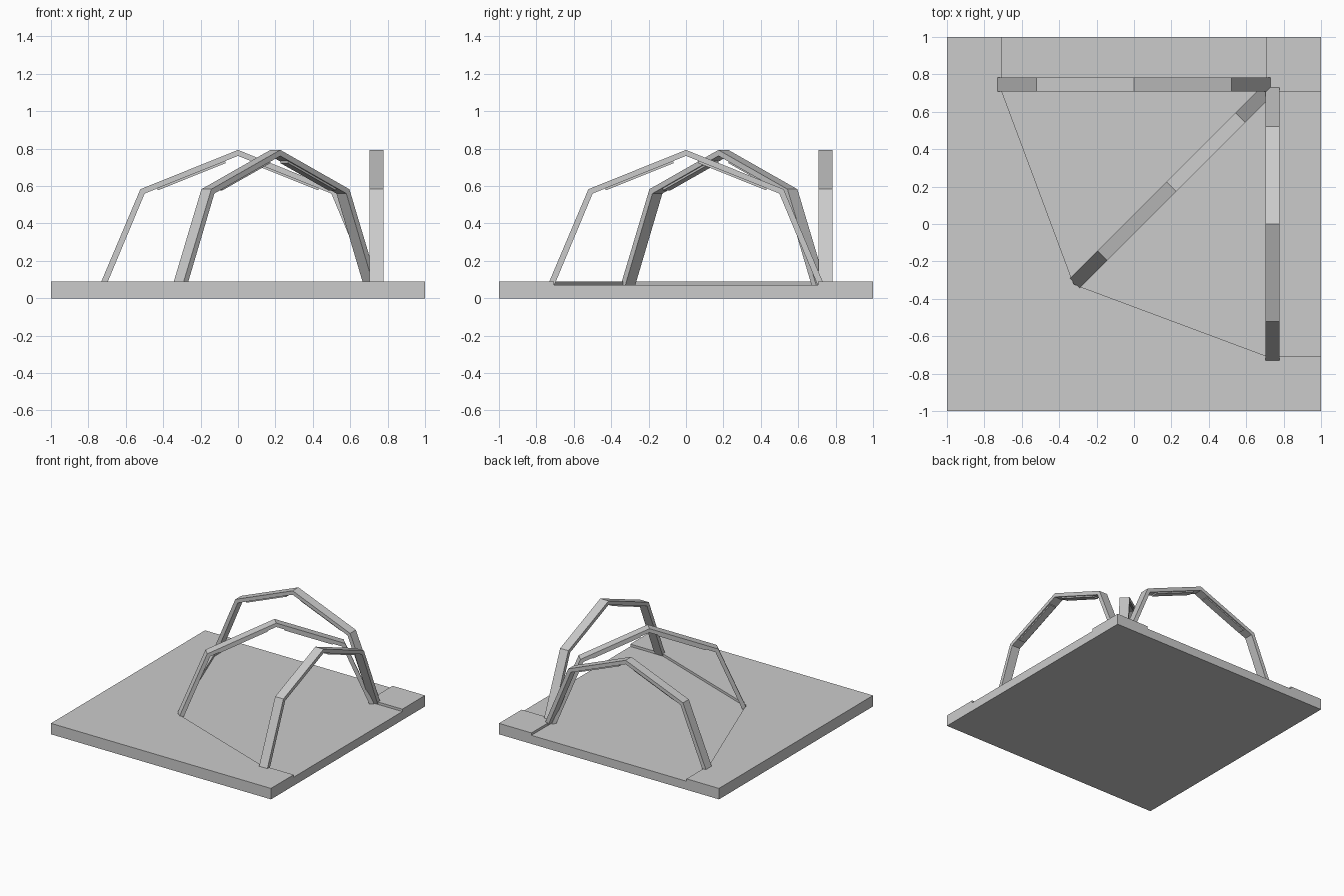
import bpy, bmesh
from math import radians
from mathutils import Matrix

if "Cube" in bpy.data.objects:
    bpy.data.objects.remove(bpy.data.objects["Cube"])


def prism(name, pts, lo, hi, matrix=Matrix()):
    """Extrude a 2D outline along local z from lo to hi, then place it."""
    bm = bmesh.new()
    f = bm.faces.new([bm.verts.new((x, y, lo)) for x, y in pts])
    r = bmesh.ops.extrude_face_region(bm, geom=[f])
    top = [v for v in r["geom"] if isinstance(v, bmesh.types.BMVert)]
    bmesh.ops.translate(bm, verts=top, vec=(0, 0, hi - lo))
    bm.transform(matrix)
    bmesh.ops.recalc_face_normals(bm, faces=bm.faces)
    me = bpy.data.meshes.new(name)
    bm.to_mesh(me)
    bm.free()
    ob = bpy.data.objects.new(name, me)
    bpy.context.collection.objects.link(ob)
    return ob


# base slab with shallow floor recess open to the back and right edges
base = prism("base_slab", [(-1, -1), (1, -1), (1, 1), (-1, 1)], 0, 0.09)
R = 0.705
cutter = prism("recess_cutter", [(-R, 1.1), (-R, R), (-0.322, -0.322), (R, -R),
                                 (1.1, -R), (1.1, R), (R, R), (R, 1.1)], 0.07, 0.2)
cutter.hide_render = True
mod = base.modifiers.new("recess", 'BOOLEAN')
mod.operation = 'DIFFERENCE'
mod.solver = 'EXACT'
mod.object = cutter
bpy.context.view_layer.objects.active = base
bpy.ops.object.modifier_apply(modifier=mod.name)
bpy.data.objects.remove(cutter)

# arch profile: outer line then inner line, mirrored about the apex
outer = [(0.739, 0.07), (0.522, 0.583), (0, 0.793)]
inner = [(0, 0.761), (0.499, 0.56), (0.704, 0.07)]
profile = (outer + [(-x, z) for x, z in outer[-2::-1]]
           + [(-x, z) for x, z in inner[:0:-1]] + inner)
# thin strip under each roof beam
strip = [(0.07, 0.736), (0.433, 0.590), (0.428, 0.577), (0.065, 0.723)]

UP = Matrix.Rotation(radians(90), 4, 'X')
arches = {
    "back_arch": (0, 0.747, 0),
    "right_arch": (0.741, 0, 90),
    "diagonal_arch": (0.2, 0.2, 45),
}
for name, (x, y, angle) in arches.items():
    m = Matrix.Translation((x, y, 0)) @ Matrix.Rotation(radians(angle), 4, 'Z') @ UP
    prism(name, profile, -0.0375, 0.0375, m)
    for side, s in (("left", -1), ("right", 1)):
        prism(f"{name}_{side}_strip", [(s * a, b) for a, b in strip], -0.028, 0.028, m)
